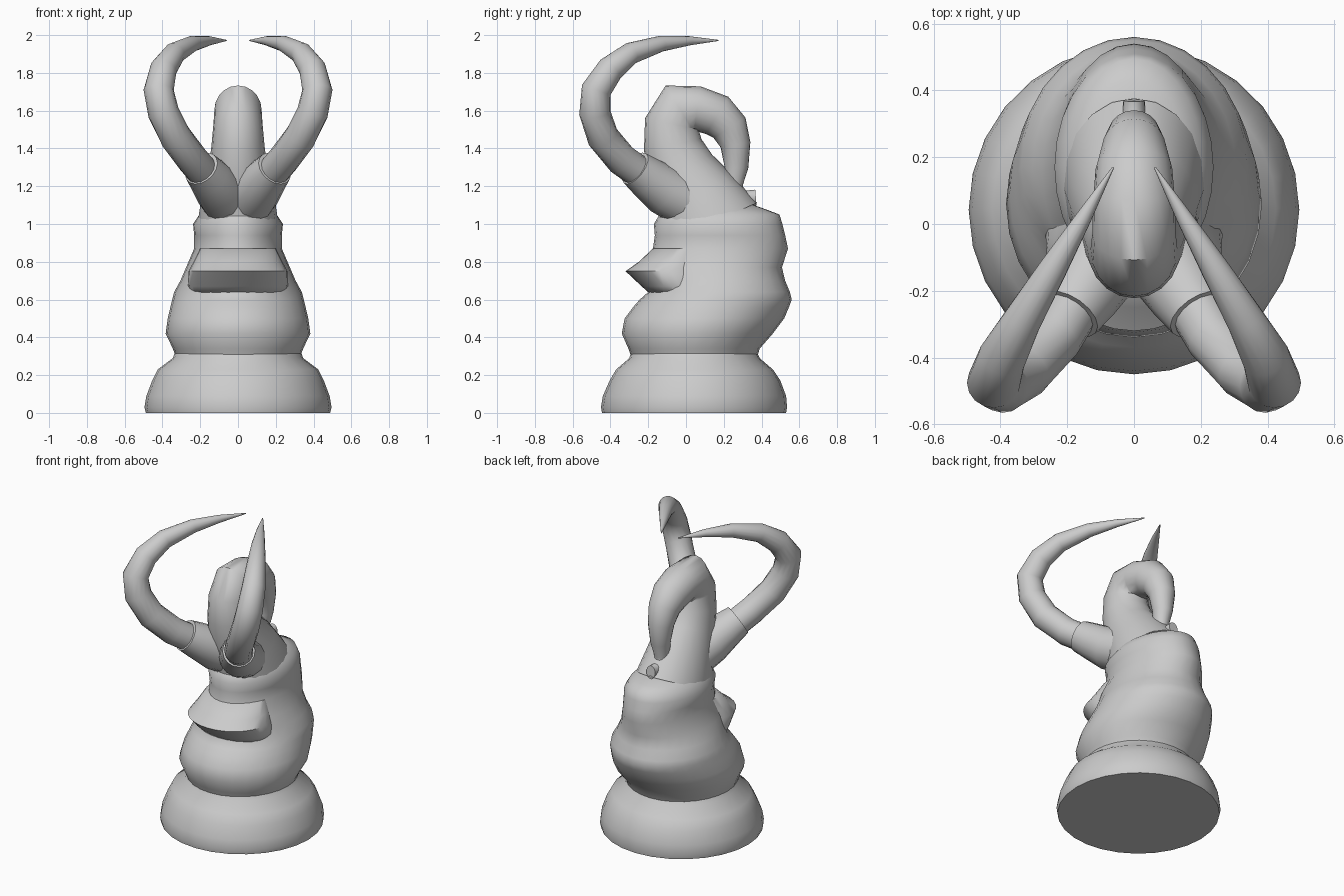
import bpy, bmesh, math
from mathutils import Vector


def skin(name, rings, mirror=False):
    """Join rings of points into a capped, smooth shaded surface."""
    bm = bmesh.new()
    loops = [[bm.verts.new(p) for p in ring] for ring in rings]
    n = len(loops[0])
    for a, b in zip(loops, loops[1:]):
        for i in range(n):
            j = (i + 1) % n
            bm.faces.new((a[i], a[j], b[j], b[i]))
    bm.faces.new(loops[0][::-1])
    bm.faces.new(loops[-1])
    bmesh.ops.recalc_face_normals(bm, faces=bm.faces)
    mesh = bpy.data.meshes.new(name)
    bm.to_mesh(mesh)
    bm.free()
    mesh.polygons.foreach_set("use_smooth", [True] * len(mesh.polygons))
    mesh.set_sharp_from_angle(angle=math.radians(55))
    ob = bpy.data.objects.new(name, mesh)
    bpy.context.collection.objects.link(ob)
    if mirror:
        mod = ob.modifiers.new("Mirror", 'MIRROR')
        mod.use_clip = False
        mod.use_mirror_merge = False
    return ob


def stack(name, sections, n=28):
    """Horizontal ellipses: z, front y, back y, half width, back rise."""
    rings = []
    for z, y0, y1, rx in sections:
        cy, ry = (y0 + y1) / 2, (y1 - y0) / 2
        rings.append([(rx * math.cos(2 * math.pi * i / n),
                       cy + ry * math.sin(2 * math.pi * i / n), z) for i in range(n)])
    return skin(name, rings)


def tube(name, path, n=16, mirror=False):
    """Tapered tube: x, y, z, half width across, half width in plane."""
    pts = [Vector(p[:3]) for p in path]
    rings = []
    for k, p in enumerate(path):
        t = (pts[min(k + 1, len(pts) - 1)] - pts[max(k - 1, 0)]).normalized()
        side = Vector((1, 0, 0))
        side = (side - t * side.dot(t)).normalized()
        up = side.cross(t)
        rings.append([pts[k] + side * p[3] * math.cos(2 * math.pi * i / n)
                      + up * p[-1] * math.sin(2 * math.pi * i / n) for i in range(n)])
    return skin(name, rings, mirror)


# Rounded pedestal
stack("base", [(0, -.445, .53, .488), (.03, -.45, .535, .495), (.09, -.44, .53, .485),
               (.17, -.405, .50, .455), (.23, -.37, .46, .425), (.29, -.30, .39, .345),
               (.36, -.28, .36, .32)])

# Bulging torso with the hump at the back
stack("body", [(.27, -.28, .37, .32), (.34, -.305, .39, .345), (.42, -.34, .46, .383),
               (.50, -.325, .52, .372), (.56, -.28, .545, .358), (.60, -.245, .56, .348),
               (.64, -.20, .55, .338), (.70, -.20, .525, .305), (.77, -.20, .508, .275),
               (.87, -.175, .54, .232), (.94, -.165, .525, .232), (1.0, -.17, .51, .238),
               (1.05, -.14, .495, .205), (1.075, -.11, .43, .18), (1.10, -.10, .36, .15)])

# Pointed fold across the chest
stack("chest_fold", [(.63, -.19, .18, .25), (.67, -.235, .18, .265), (.75, -.32, .15, .262),
                     (.80, -.25, .15, .235), (.87, -.175, .15, .2)])

# Neck and head running over into the hooked trunk
tube("head_and_trunk", [(0, .12, 1.0, .215, .28), (0, .05, 1.16, .19, .22),
                        (0, -.03, 1.29, .155, .185), (0, -.07, 1.42, .14, .155),
                        (0, -.075, 1.53, .13, .145), (0, -.03, 1.605, .125, .15),
                        (0, .06, 1.612, .123, .118), (0, .165, 1.575, .115, .115),
                        (0, .23, 1.51, .095, .1), (0, .262, 1.42, .08, .08),
                        (0, .267, 1.30, .06, .063), (0, .25, 1.21, .045, .052),
                        (0, .265, 1.155, .04, .047), (0, .31, 1.135, .036, .042),
                        (0, .37, 1.14, .032, .042)], n=20)

# Sockets holding the tusks
tube("tusk_sockets", [(.04, .02, 1.11, .14), (.10, -.12, 1.18, .13),
                      (.155, -.21, 1.25, .112), (.195, -.27, 1.295, .098)], mirror=True)

# Long tusks sweeping out, up and back
tube("tusks", [(.155, -.20, 1.24, .085), (.24, -.34, 1.34, .085), (.33, -.44, 1.46, .085),
               (.395, -.483, 1.59, .083), (.42, -.475, 1.71, .08), (.395, -.40, 1.82, .072),
               (.335, -.29, 1.905, .058), (.24, -.13, 1.955, .042),
               (.15, .02, 1.97, .024), (.062, .17, 1.972, .003)], mirror=True)
